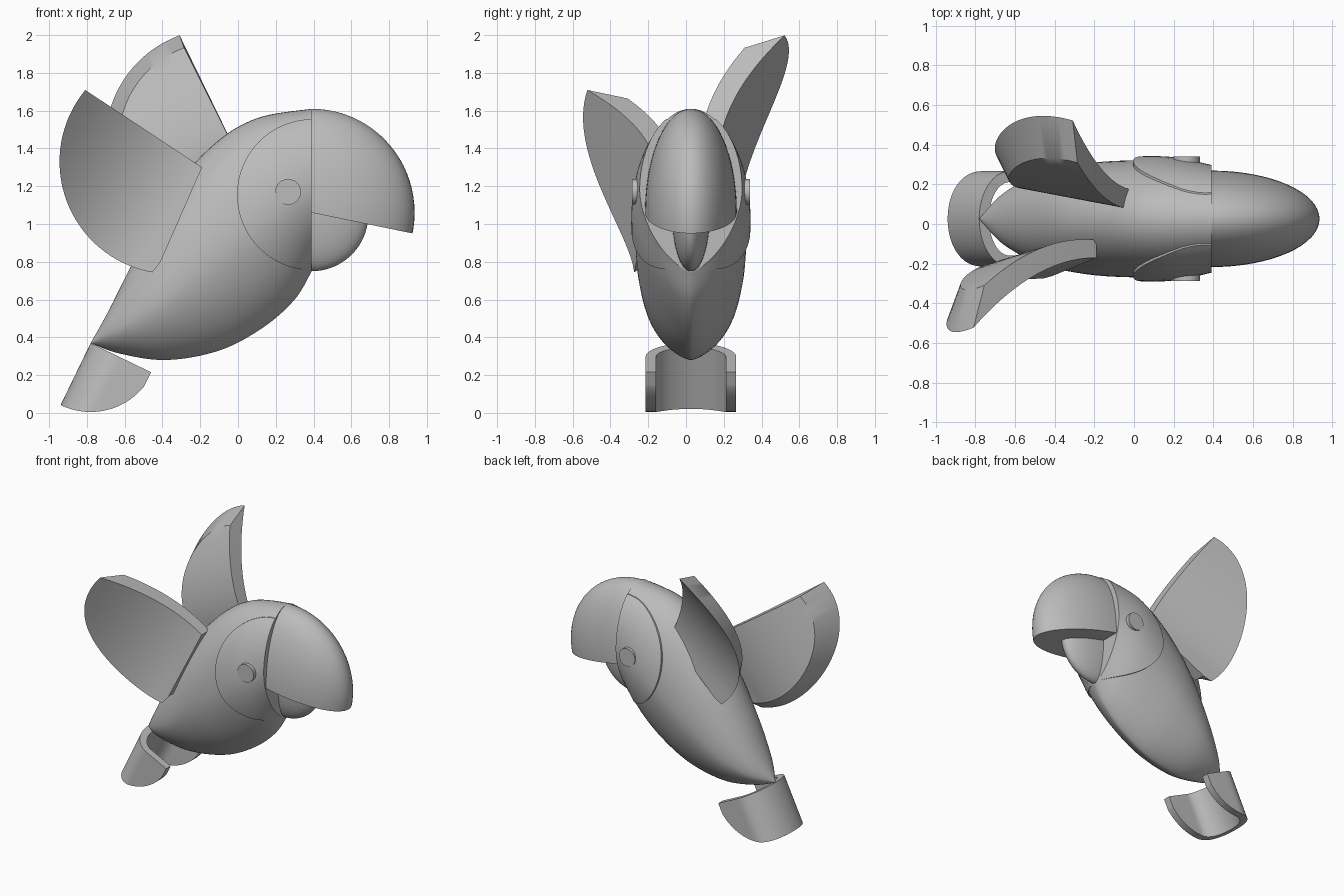
import bpy, bmesh, math
from mathutils import Vector, Matrix

if "Cube" in bpy.data.objects:
    bpy.data.objects.remove(bpy.data.objects["Cube"])

CY = 0.026          # middle of the body across its width
FACE_X = 0.39       # plane where head meets beak

grey = bpy.data.materials.new("plain_grey")
grey.use_nodes = True
grey.diffuse_color = (0.5, 0.5, 0.5, 1)
grey.node_tree.nodes["Principled BSDF"].inputs["Base Color"].default_value = (0.5, 0.5, 0.5, 1)


def finish(name, bm):
    bmesh.ops.remove_doubles(bm, verts=bm.verts, dist=0.0005)
    bmesh.ops.recalc_face_normals(bm, faces=bm.faces)
    mesh = bpy.data.meshes.new(name)
    bm.to_mesh(mesh)
    bm.free()
    mesh.materials.append(grey)
    obj = bpy.data.objects.new(name, mesh)
    bpy.context.collection.objects.link(obj)
    smooth(obj)
    return obj


def smooth(obj):
    bpy.ops.object.select_all(action='DESELECT')
    obj.select_set(True)
    bpy.context.view_layer.objects.active = obj
    bpy.ops.object.shade_smooth_by_angle(angle=math.radians(35))


def loft(name, rings):
    """Skin closed rings and close both ends with quad strips."""
    bm = bmesh.new()
    vs = [[bm.verts.new(p) for p in ring] for ring in rings]
    n = len(vs[0])
    for a, b in zip(vs, vs[1:]):
        for j in range(n):
            k = (j + 1) % n
            bm.faces.new((a[j], a[k], b[k], b[j]))
    for r in (vs[0], vs[-1]):
        for j in range(n // 2 - 1):
            bm.faces.new((r[j], r[j + 1], r[n - 2 - j], r[n - 1 - j]))
    return finish(name, bm)


def slab(name, front, back, rows=32, cols=16):
    """Solid sheet between two surfaces given as functions of (s, t)."""
    rings = []
    for i in range(rows + 1):
        ts = [j / cols for j in range(cols + 1)]
        s = i / rows
        rings.append([front(s, t) for t in ts] + [back(s, t) for t in reversed(ts)])
    return loft(name, rings)


def cut_ellipsoid(name, centre, radii, cuts):
    """Ellipsoid trimmed by planes; the side the normal points to is removed."""
    bm = bmesh.new()
    bmesh.ops.create_uvsphere(bm, u_segments=64, v_segments=40, radius=1)
    bm.transform(Matrix.Translation(centre) @ Matrix.Diagonal((*radii, 1)))
    for point, normal in cuts:
        geom = bm.verts[:] + bm.edges[:] + bm.faces[:]
        res = bmesh.ops.bisect_plane(bm, geom=geom, plane_co=point, plane_no=normal,
                                     clear_outer=True)
        edges = [e for e in res["geom_cut"] if isinstance(e, bmesh.types.BMEdge)]
        bmesh.ops.holes_fill(bm, edges=edges)
    return finish(name, bm)


# Body sections from tail to face: belly x, z, back x, z, half width
SECTIONS = [(-.78, .37, -.78, .37, 0), (-.63, .315, -.68, .55, .13),
            (-.38, .28, -.54, .83, .23), (-.10, .33, -.36, 1.16, .28),
            (.13, .45, -.13, 1.42, .295), (.30, .60, .10, 1.56, .292),
            (.39, .75, .39, 1.61, .255)]


def section(t):
    """Smooth interpolation along the body sections."""
    f = t * (len(SECTIONS) - 1)
    i = min(int(f), len(SECTIONS) - 2)
    f -= i
    pick = lambda k: SECTIONS[max(0, min(k, len(SECTIONS) - 1))]
    return [b + .5 * f * (c - a + f * (2 * a - 5 * b + 4 * c - d + f * (3 * (b - c) + d - a)))
            for a, b, c, d in zip(*(pick(i + k) for k in (-1, 0, 1, 2)))]


def body_shape(name, widen):
    rings = []
    for i in range(49):
        bx, bz, tx, tz, w = section(i / 48)
        ring = []
        for j in range(64):
            a = 2 * math.pi * j / 64
            h = -math.cos(a)
            half = math.sqrt(max(0, 1 - h * h))
            if h < 0:   # keel along the belly
                half = max(0, 1 - abs(h) ** 1.75) ** 0.68
            side = 1 if a < math.pi else -1
            k = (h + 1) / 2
            ring.append((bx + (tx - bx) * k, CY + side * half * w * widen, bz + (tz - bz) * k))
        rings.append(ring)
    return loft(name, rings)


def disc(name, x, z, radius, depth):
    bm = bmesh.new()
    bmesh.ops.create_cone(bm, cap_ends=True, segments=64, radius1=radius, radius2=radius,
                          depth=depth)
    bm.transform(Matrix.Translation((x, CY, z)) @ Matrix.Rotation(math.pi / 2, 4, 'X'))
    return finish(name, bm)


body_shape("body", 1)

# Raised cheeks: a slightly wider body trimmed to a round patch
cheeks = body_shape("cheeks", 1.065)
cutter = disc("cheek_cutter", 0.395, 1.155, 0.4, 2)
mod = cheeks.modifiers.new("round_trim", 'BOOLEAN')
mod.operation, mod.object, mod.solver = 'INTERSECT', cutter, 'EXACT'
bpy.context.view_layer.objects.active = cheeks
bpy.ops.object.modifier_apply(modifier=mod.name)
bpy.data.objects.remove(cutter)
smooth(cheeks)

# Both eyes are the ends of one short rod
disc("eyes", 0.265, 1.17, 0.068, 0.626)

# Beak
face_cut = ((FACE_X, 0, 0), (-1, 0, 0))
mouth_cut = ((FACE_X, 0, 1.06), (-0.11, 0, -0.535))
cut_ellipsoid("upper_beak", (FACE_X, CY, 1.06), (0.545, 0.243, 0.55), [face_cut, mouth_cut])
cut_ellipsoid("lower_beak", (FACE_X, CY, 1.05), (0.3, 0.1, 0.3), [face_cut])

# Wings: curved fans with a sloping rim
HUB, TIP, ROOT, HEEL = (Vector(p) for p in ((-.35, 1.33), (-.81, 1.71), (-.19, 1.30), (-.41, .80)))
ALONG = (TIP - ROOT).normalized()
DOWN = Vector((-ALONG.y, ALONG.x))


def wing(name, side, turn, tip):
    def surface(radius, inner):
        def point(s, t):
            a = math.radians(140.4 + 119.6 * s)
            rim = HUB + radius * Vector((math.cos(a), math.sin(a)))
            p = ROOT.lerp(HEEL, s).lerp(rim, t)
            u, v = (p - ROOT).dot(ALONG), (p - ROOT).dot(DOWN)
            y = .17 + .64 * max(u, 0) ** 2 + .17 * v
            if inner:
                y -= .09 + .09 * max(u, 0)
            q = Matrix.Rotation(turn, 2) @ (p - TIP) + tip
            return (q.x, side * y, q.y)
        return point
    return slab(name, surface(0.595, False), surface(0.525, True))


wing("right_wing", -1, 0, TIP)
wing("left_wing", 1, math.radians(-30.5), Vector((-.31, 2.0)))

# Tail: half tube trimmed to a quarter round
TAIL_DOWN, TAIL_OUT = Vector((-.436, 0, -.9)), Vector((.9, 0, -.436))


def tail_surface(gap):
    def point(s, t):
        a = 2 * s - 1
        th = max(-1, min(1, a / .6)) * math.pi / 2
        u = gap + (.17 - gap) * (1 - math.cos(th)) + max(0, abs(a) - .6) / .4 * .185
        v = math.sqrt(max(0, .365 ** 2 - u * u)) * t
        return (Vector((-.78, CY + (.24 - gap) * math.sin(th), .37))
                + TAIL_DOWN * v + TAIL_OUT * u)
    return point


slab("tail", tail_surface(0), tail_surface(0.055), 48, 8)
